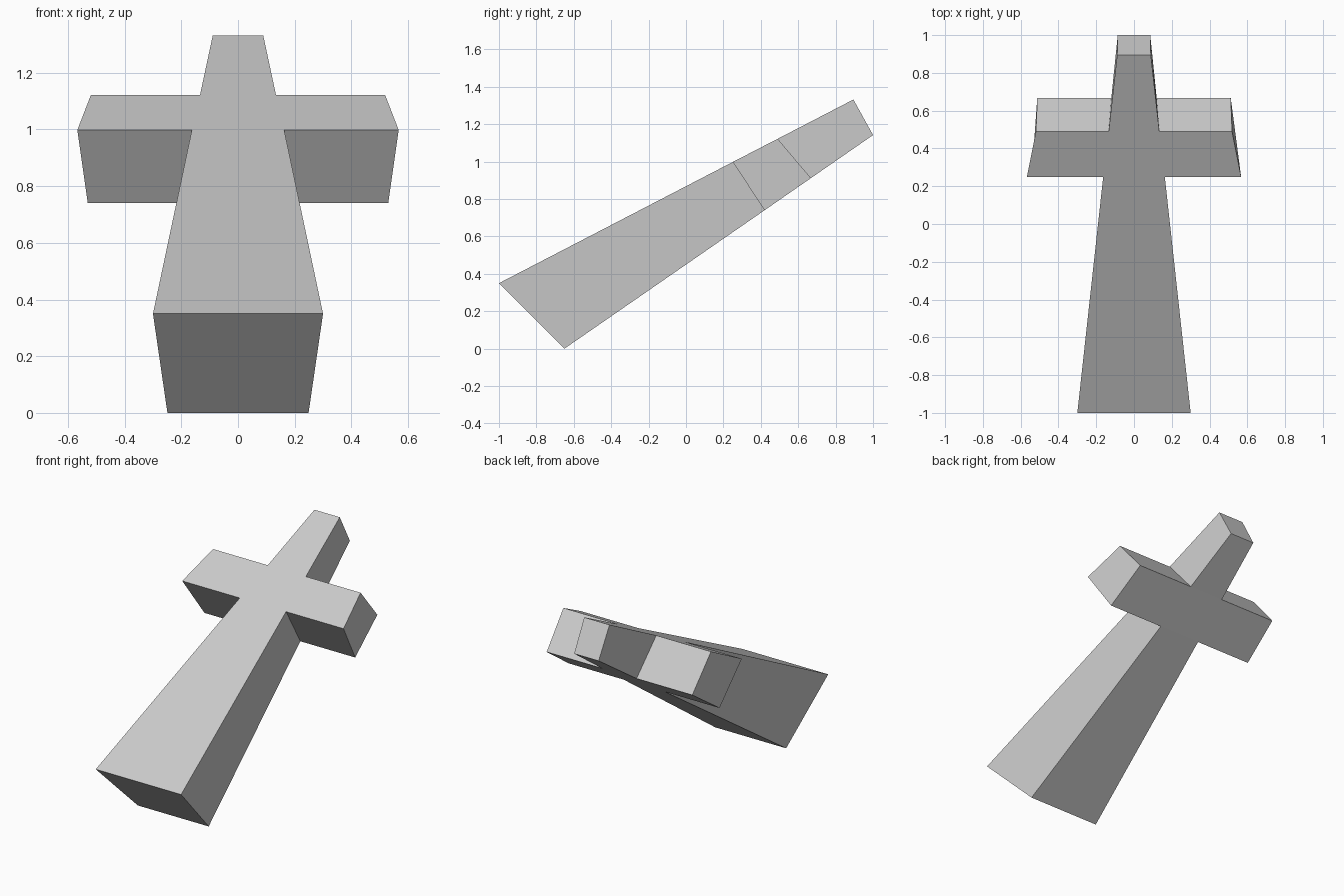
import bpy, bmesh

if "Cube" in bpy.data.objects:
    bpy.data.objects.remove(bpy.data.objects["Cube"])

# Right-hand half outline, foot to tip: (half width, y, z) for each side of the slab
front_half = [(0.30, -1.0, 0.35), (0.163, 0.25, 0.998), (0.567, 0.25, 0.998),
              (0.519, 0.49, 1.122), (0.134, 0.49, 1.122), (0.089, 0.895, 1.332)]
back_half = [(0.249, -0.65, 0.0), (0.144, 0.42, 0.74), (0.53, 0.42, 0.74),
             (0.512, 0.668, 0.912), (0.12, 0.668, 0.912), (0.086, 1.0, 1.142)]


def mirrored_loop(bm, half):
    points = half + [(-x, y, z) for x, y, z in reversed(half)]
    return [bm.verts.new(p) for p in points]


bm = bmesh.new()
front = mirrored_loop(bm, front_half)
back = mirrored_loop(bm, back_half)

# Front and back of the stem, crossbar and head
for loop in (front, back):
    for part in ((0, 1, 10, 11), (1, 2, 3, 4, 7, 8, 9, 10), (4, 5, 6, 7)):
        bm.faces.new([loop[i] for i in part])

# Side walls joining the two outlines
count = len(front)
for i in range(count):
    j = (i + 1) % count
    bm.faces.new((front[i], back[i], back[j], front[j]))

bmesh.ops.recalc_face_normals(bm, faces=bm.faces)
mesh = bpy.data.meshes.new("leaning_cross")
bm.to_mesh(mesh)
bm.free()
cross = bpy.data.objects.new("leaning_cross", mesh)
bpy.context.collection.objects.link(cross)
